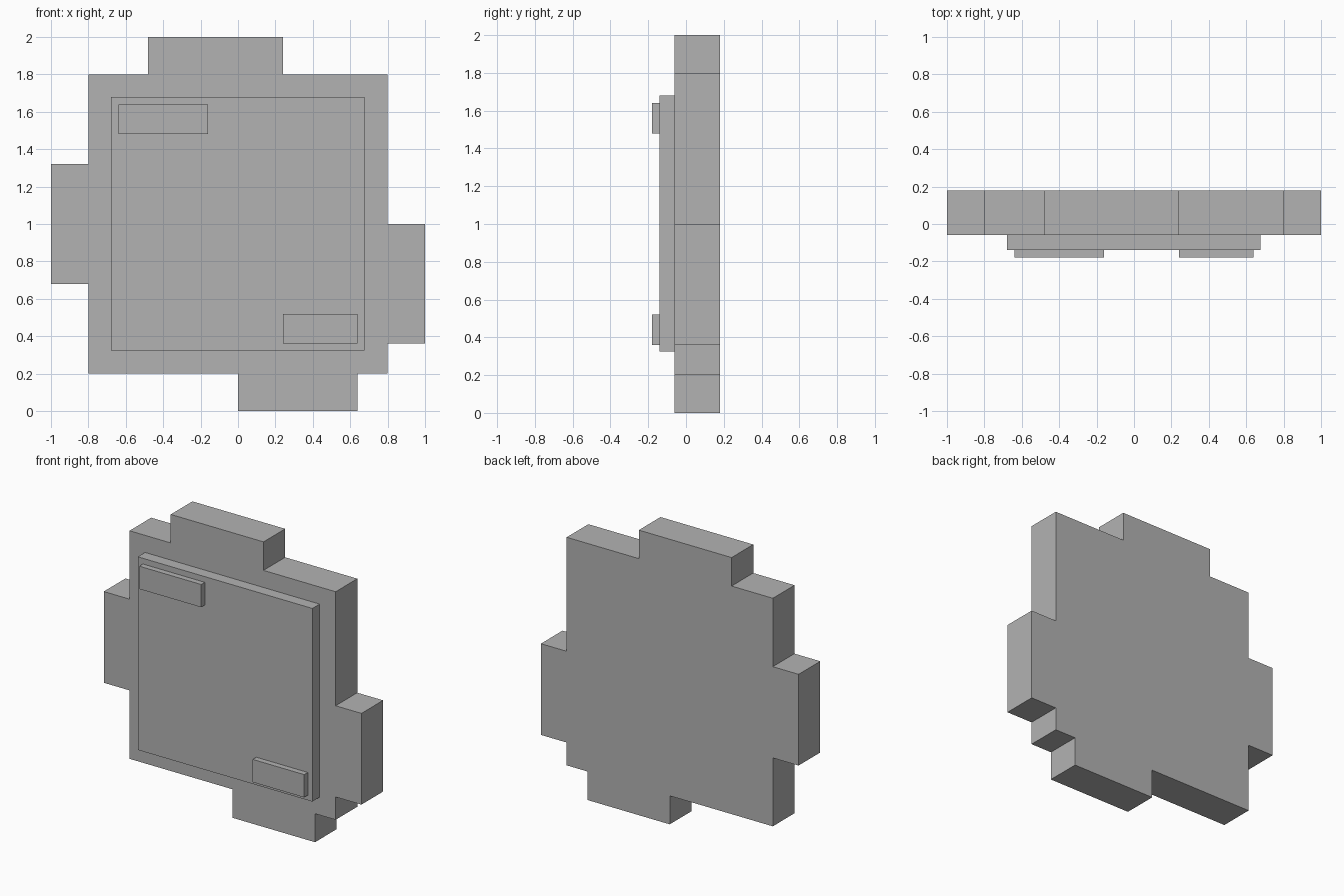
import bpy, bmesh

if "Cube" in bpy.data.objects:
    bpy.data.objects.remove(bpy.data.objects["Cube"])

grey = bpy.data.materials.new("plain_grey")
grey.diffuse_color = (0.45, 0.45, 0.45, 1)
grey.use_nodes = True
grey.node_tree.nodes["Principled BSDF"].inputs["Base Color"].default_value = grey.diffuse_color


def plate(name, outline, y0, y1):
    """Extrude an x/z outline from y0 (front) to y1 (back)."""
    bm = bmesh.new()
    face = bm.faces.new([bm.verts.new((x, y0, z)) for x, z in outline])
    ext = bmesh.ops.extrude_face_region(bm, geom=[face])
    verts = [v for v in ext["geom"] if isinstance(v, bmesh.types.BMVert)]
    bmesh.ops.translate(bm, verts=verts, vec=(0, y1 - y0, 0))
    bmesh.ops.recalc_face_normals(bm, faces=bm.faces)
    mesh = bpy.data.meshes.new(name)
    bm.to_mesh(mesh)
    bm.free()
    mesh.materials.append(grey)
    obj = bpy.data.objects.new(name, mesh)
    bpy.context.collection.objects.link(obj)
    return obj


def rect(x0, x1, z0, z1):
    return [(x0, z0), (x1, z0), (x1, z1), (x0, z1)]


# Square slab with one offset tab on each edge
plate("slab", [
    (-0.8, 0.2), (0, 0.2), (0, 0), (0.64, 0), (0.64, 0.2), (0.8, 0.2),
    (0.8, 0.36), (1, 0.36), (1, 1), (0.8, 1), (0.8, 1.8),
    (0.24, 1.8), (0.24, 2), (-0.48, 2), (-0.48, 1.8), (-0.8, 1.8),
    (-0.8, 1.32), (-1, 1.32), (-1, 0.68), (-0.8, 0.68)], -0.06, 0.18)

# Raised front panel
plate("front_panel", rect(-0.68, 0.675, 0.325, 1.68), -0.14, -0.06)

# Two small bars on the panel
plate("upper_bar", rect(-0.64, -0.16, 1.48, 1.64), -0.18, -0.14)
plate("lower_bar", rect(0.24, 0.64, 0.36, 0.52), -0.18, -0.14)
